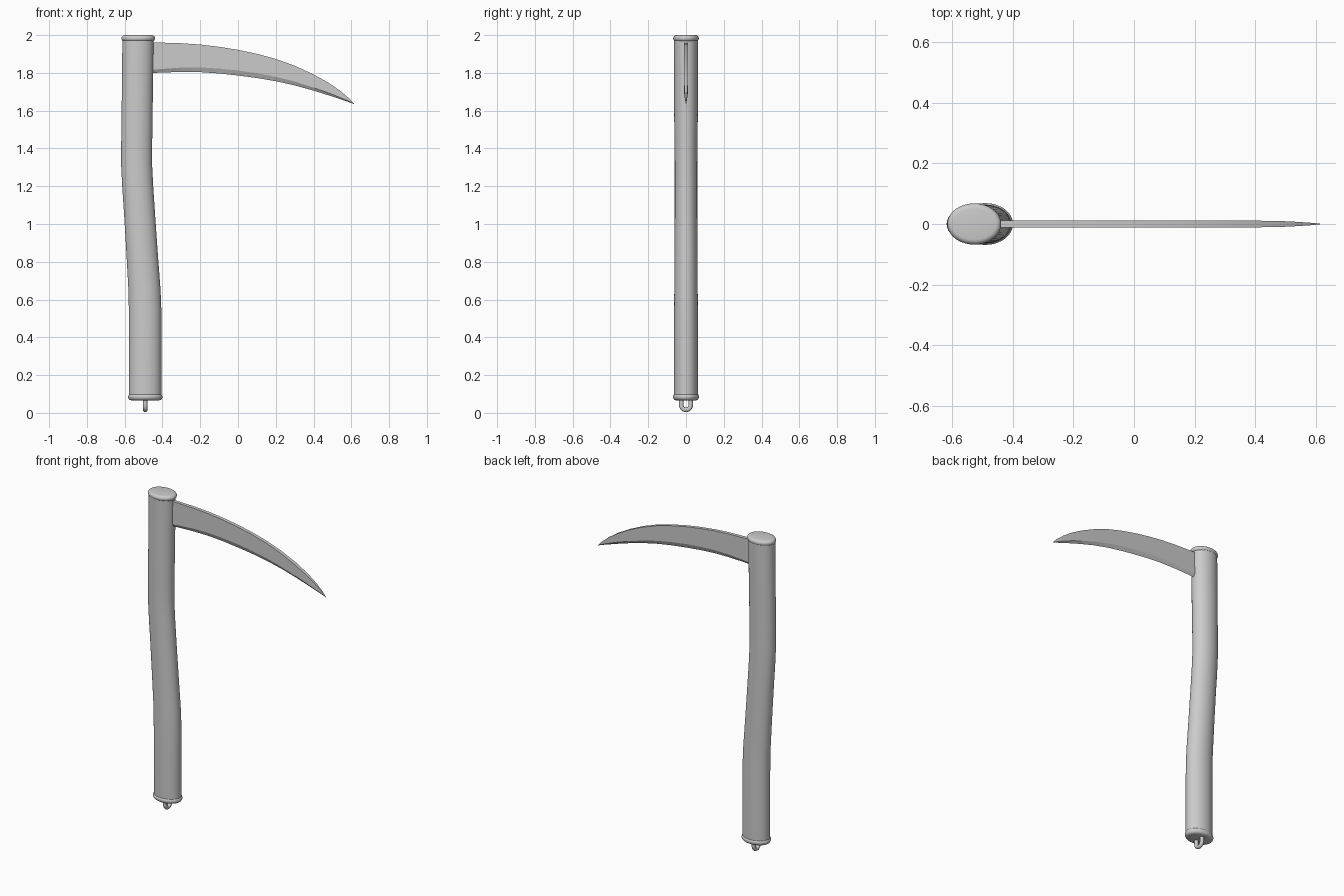
import bpy, bmesh, math

if "Cube" in bpy.data.objects:
    bpy.data.objects.remove(bpy.data.objects["Cube"])


def finish(name, verts, faces, angle=35):
    me = bpy.data.meshes.new(name)
    me.from_pydata(verts, [], faces)
    bm = bmesh.new()
    bm.from_mesh(me)
    bmesh.ops.remove_doubles(bm, verts=bm.verts, dist=1e-5)
    bmesh.ops.recalc_face_normals(bm, faces=bm.faces)
    bm.to_mesh(me)
    bm.free()
    ob = bpy.data.objects.new(name, me)
    bpy.context.collection.objects.link(ob)
    bpy.ops.object.select_all(action='DESELECT')
    ob.select_set(True)
    bpy.context.view_layer.objects.active = ob
    bpy.ops.object.shade_smooth_by_angle(angle=math.radians(angle))
    return ob


def loft(name, rings, angle=35):
    """Skin a list of equal-length vertex rings and close both ends."""
    n = len(rings[0])
    verts = [v for r in rings for v in r]
    faces = [(i * n + k, i * n + (k + 1) % n, (i + 1) * n + (k + 1) % n, (i + 1) * n + k)
             for i in range(len(rings) - 1) for k in range(n)]
    last = (len(rings) - 1) * n
    faces += [tuple(range(n))[::-1], tuple(range(last, last + n))]
    return finish(name, verts, faces, angle)


def ellipse(cx, z, rx, ry, n=40):
    return [(cx + rx * math.cos(2 * math.pi * k / n), ry * math.sin(2 * math.pi * k / n), z)
            for k in range(n)]


# Handle: oval shaft with a gentle bend (z, centre x, x radius, y radius)
shaft = [(0.08, -0.491, 0.086, 0.064), (0.45, -0.491, 0.086, 0.064),
         (0.55, -0.492, 0.086, 0.063), (0.65, -0.495, 0.085, 0.062),
         (0.85, -0.508, 0.083, 0.061), (1.05, -0.521, 0.082, 0.060),
         (1.20, -0.531, 0.082, 0.060), (1.32, -0.537, 0.082, 0.060),
         (1.45, -0.536, 0.082, 0.061), (1.60, -0.534, 0.082, 0.063),
         (1.98, -0.529, 0.083, 0.064)]
loft("handle", [ellipse(cx, z, rx, ry) for z, cx, rx, ry in shaft])


# End caps: oval discs with rounded rims
def end_cap(name, cx, z0, z1, rx, ry):
    r, mid = (z1 - z0) / 2, (z0 + z1) / 2
    rings = []
    for i in range(9):
        a = -math.pi / 2 + math.pi * i / 8
        inset = r * (1 - math.cos(a))
        rings.append(ellipse(cx, mid + r * math.sin(a), rx - inset, ry - inset))
    loft(name, rings)


end_cap("top_cap", -0.528, 1.966, 2.0, 0.089, 0.068)
end_cap("bottom_cap", -0.491, 0.066, 0.104, 0.091, 0.069)

# Hanging loop under the handle: U-shaped rod in the yz plane
path = [(-0.025, 0.08, math.pi)]
path += [(0.025 * math.cos(a), 0.041 + 0.025 * math.sin(a), a)
         for a in [math.pi + math.pi * i / 16 for i in range(17)]]
path += [(0.025, 0.08, 2 * math.pi)]
tube = 0.012
loop_rings = []
for y, z, a in path:
    loop_rings.append([(-0.491 + tube * math.sin(t),
                        y + tube * math.cos(t) * math.cos(a),
                        z + tube * math.cos(t) * math.sin(a))
                       for t in [2 * math.pi * k / 14 for k in range(14)]])
loft("hanging_loop", loop_rings)

# Blade: thick spine, bevel line and sharp edge (x, spine z, bevel z, edge z, half thickness)
stations = [(-0.48, 1.962, 1.813, 1.798, 0.011), (-0.40, 1.960, 1.821, 1.802, 0.011),
            (-0.30, 1.957, 1.828, 1.805, 0.011), (-0.20, 1.950, 1.829, 1.804, 0.011),
            (-0.10, 1.938, 1.823, 1.797, 0.011), (0.00, 1.922, 1.813, 1.786, 0.011),
            (0.10, 1.901, 1.798, 1.773, 0.011), (0.20, 1.874, 1.779, 1.756, 0.011),
            (0.30, 1.838, 1.754, 1.734, 0.011), (0.40, 1.792, 1.722, 1.706, 0.011),
            (0.48, 1.747, 1.694, 1.681, 0.010), (0.54, 1.706, 1.670, 1.661, 0.007),
            (0.585, 1.668, 1.651, 1.646, 0.004), (0.614, 1.637, 1.636, 1.635, 0.001)]
loft("blade", [[(x, -t, s), (x, t, s), (x, t, b), (x, 0, e), (x, -t, b)]
               for x, s, b, e, t in stations], 20)
